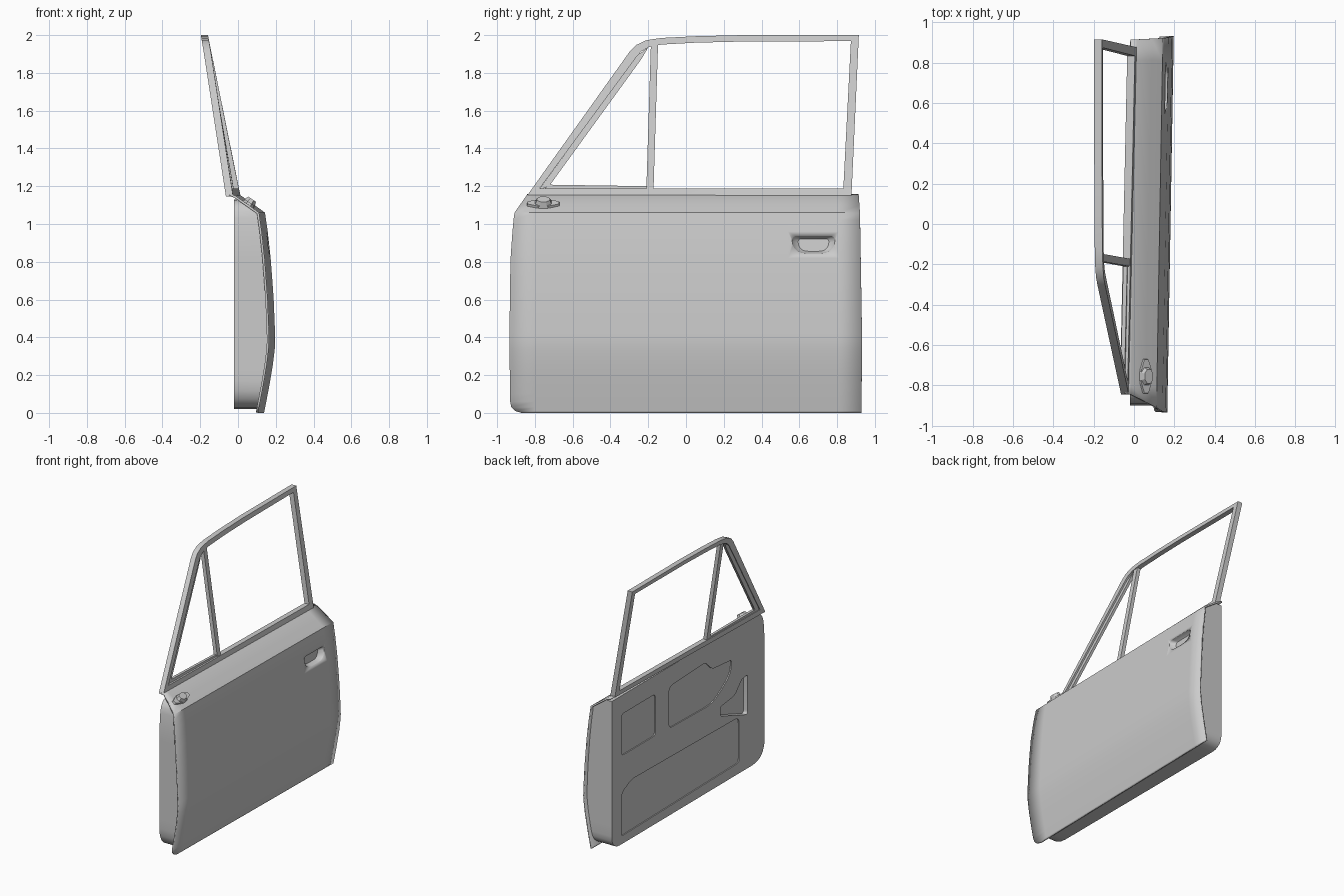
import bpy, bmesh, math
from mathutils import Vector, Matrix

cube = bpy.data.objects.get("Cube")
if cube:
    bpy.data.objects.remove(cube, do_unlink=True)

grey = bpy.data.materials.new("plain_grey")
grey.use_nodes = True
grey.diffuse_color = (0.6, 0.6, 0.6, 1)
grey.node_tree.nodes["Principled BSDF"].inputs["Base Color"].default_value = (0.6, 0.6, 0.6, 1)


def finish(name, bm, smooth=True, fix=True):
    """Turn a bmesh into a named, shaded object."""
    if fix:
        bmesh.ops.recalc_face_normals(bm, faces=bm.faces)
    mesh = bpy.data.meshes.new(name)
    bm.to_mesh(mesh)
    bm.free()
    mesh.materials.append(grey)
    ob = bpy.data.objects.new(name, mesh)
    bpy.context.collection.objects.link(ob)
    if smooth:
        bpy.ops.object.select_all(action='DESELECT')
        ob.select_set(True)
        bpy.context.view_layer.objects.active = ob
        bpy.ops.object.shade_smooth_by_angle(angle=math.radians(28))
    return ob


def lerp_table(table, t):
    for (a, va), (b, vb) in zip(table, table[1:]):
        if t <= b:
            return va + (vb - va) * max(0, (t - a) / (b - a))
    return table[-1][1]


def bridge(bm, a, b):
    n = len(a)
    for i in range(n):
        bm.faces.new((a[i], a[(i + 1) % n], b[(i + 1) % n], b[i]))


def loop_edges(bm, loop):
    """Edges of a closed loop, reusing those already there."""
    pairs = zip(loop, loop[1:] + loop[:1])
    return [bm.edges.get(p) or bm.edges.new(p) for p in pairs]


def face_along(faces, x):
    """Make faces point towards +x or -x."""
    for f in faces:
        f.normal_update()
        if f.normal.x * x < 0:
            f.normal_flip()


def rounded(corners, steps=5):
    """Outline from (y, z, radius) corners."""
    pts = []
    for i, (y, z, r) in enumerate(corners):
        p = Vector((y, z))
        if r == 0:
            pts.append(p)
            continue
        a = Vector(corners[i - 1][:2]) - p
        b = Vector(corners[(i + 1) % len(corners)][:2]) - p
        a, b = p + a.normalized() * r, p + b.normalized() * r
        for k in range(steps + 1):
            t = k / steps
            pts.append(a * (1 - t) ** 2 + p * 2 * t * (1 - t) + b * t ** 2)
    return pts


def resample(pts, step):
    out = []
    for i, p in enumerate(pts):
        q = pts[(i + 1) % len(pts)]
        n = max(1, math.ceil((q - p).length / step))
        out += [p.lerp(q, k / n) for k in range(n)]
    return out


# Outer skin: height -> depth, front edge and rear edge
depth = [(0, .122), (.06, .134), (.15, .151), (.25, .168), (.33, .178), (.38, .181),
         (.43, .180), (.6, .173), (.8, .159), (.95, .143), (1.06, .127),
         (1.10, .072), (1.15, 0), (1.16, -.03)]
front = [(0, -.87), (.01, -.905), (.03, -.925), (.06, -.931), (.38, -.935), (.8, -.93),
         (1.0, -.916), (1.06, -.908), (1.15, -.845), (1.16, -.84)]
rear = [(0, .929), (.4, .932), (1.06, .921), (1.16, .914)]


def skin_x(y, z):
    return lerp_table(depth, z) + .016 * y / .93


rows = [0, .01, .03, .06, .1, .15, .2, .25, .3, .34, .38, .42, .5, .6, .7,
        .82, .96, 1.02, 1.06, 1.1, 1.15, 1.16]
columns = [-.8, -.5, -.2, .1, .35, .54, .81]
grip = rounded([(.56, .937, .03), (.79, .937, .03), (.785, .845, .07), (.565, .845, .07)])

bm = bmesh.new()
grid = []
for z in rows:
    ys = [lerp_table(front, z)] + columns + [lerp_table(rear, z)]
    grid.append([bm.verts.new((skin_x(y, z), y, z)) for y in ys])
for z, lo, hi in zip(rows, grid, grid[1:]):
    for i in range(len(lo) - 1):
        cell = [lo[i], lo[i + 1], hi[i + 1], hi[i]]
        if z == .82 and abs(lo[i].co.y - .54) < .001:
            # Handle opening
            rim = [bm.verts.new((skin_x(p.x, p.y), p.x, p.y)) for p in grip]
            opening = loop_edges(bm, cell) + loop_edges(bm, rim)
        else:
            bm.faces.new(cell)
bmesh.ops.triangle_fill(bm, edges=opening, use_beauty=True, normal=(1, 0, 0))
face_along(bm.faces, 1)
skin = finish("outer_skin", bm, fix=False)
shell = skin.modifiers.new("thickness", 'SOLIDIFY')
shell.thickness = .012
shell.offset = -1

# Sunken cup behind the handle opening
bm = bmesh.new()
mid = Vector((.675, .883))
loops = []
for scale, sink in ((1, .001), (.9, .02), (.72, .035)):
    ring = [mid + (p - mid) * scale for p in grip]
    loops.append([bm.verts.new((skin_x(p.x, p.y) - sink, p.x, p.y)) for p in ring])
bridge(bm, loops[0], loops[1])
bridge(bm, loops[1], loops[2])
bm.faces.new(loops[2])
face_along(bm.faces, 1)
finish("handle_cup", bm, fix=False)

# Inner box: flat panel with pressed recesses, side walls running out to the skin
PANEL = -.02
outline = resample(rounded([(-.9, .02, .15), (.905, .02, .1), (.905, 1.13, 0), (-.88, 1.13, .1),
                            (-.9, .9, 0)]), .08)
recesses = [
    (rounded([(.39, .68, .03), (.79, .68, .03), (.79, .99, .03), (.39, .99, .03)]), .008),
    (rounded([(.23, .67, .04), (-.3, .66, .1), (-.5, .8, .06), (-.51, .9, .02), (-.28, .92, .03),
              (-.2, 1.0, .03), (.23, .98, .05)]), .008),
    (rounded([(-.38, .53, .02), (-.7, .42, .03), (-.7, .72, .02), (-.63, .71, .02),
              (-.55, .62, .04), (-.38, .6, .02)]), .035),
    (rounded([(.79, .08, .02), (-.6, .1, .03), (-.6, .44, .05), (.67, .46, .04),
              (.79, .4, .04)]), .008)]
bm = bmesh.new()


def closed_loop(pts, x):
    return [bm.verts.new((x, p.x, p.y)) for p in pts]


edge = closed_loop(outline, PANEL)
holes = [closed_loop(pts, PANEL) for pts, d in recesses]
boundary = []
for loop in [edge] + holes:
    boundary += loop_edges(bm, loop)
bmesh.ops.triangle_fill(bm, edges=boundary, use_beauty=True, normal=(-1, 0, 0))
for loop, (pts, d) in zip(holes, recesses):
    floor = closed_loop(pts, PANEL + d)
    bridge(bm, loop, floor)
    bm.faces.new(floor)
bridge(bm, edge, [bm.verts.new((skin_x(p.x, p.y) - .008, p.x, p.y)) for p in outline])
finish("inner_box", bm)


# Window frame parts lean inward and follow the tapering waist
def lean(y, z):
    waist = -.047 + .039 * (y + .84) / 1.72
    return waist + (-.178 - waist) * (z - 1.16) / .84


def frame_part(name, outer, inner=None, half=.019, shift=0):
    bm = bmesh.new()

    def side(pts, s):
        return [bm.verts.new((lean(y, z) + shift + s * half, y, z)) for y, z in pts]
    a, b = side(outer, 1), side(outer, -1)
    bridge(bm, a, b)
    if inner:
        c, d = side(inner, 1), side(inner, -1)
        bridge(bm, c, d)
        bridge(bm, a, c)
        bridge(bm, b, d)
    else:
        bm.faces.new(a)
        bm.faces.new(b)
    finish(name, bm)


frame_part("window_frame",
           [(-.845, 1.145), (-.30, 1.91), (-.265, 1.947), (-.21, 1.973), (-.13, 1.985),
            (.05, 1.994), (.3, 2.0), (.915, 2.0), (.876, 1.15)],
           [(-.775, 1.188), (-.262, 1.885), (-.235, 1.915), (-.195, 1.937), (-.13, 1.95),
            (.05, 1.96), (.3, 1.966), (.873, 1.968), (.833, 1.188)])
frame_part("window_divider", [(-.21, 1.18), (-.172, 1.18), (-.148, 1.952), (-.186, 1.945)],
           half=.014)
frame_part("quarter_window_seal", [(-.78, 1.18), (-.725, 1.2), (-.235, 1.875), (-.2, 1.935),
                                   (-.26, 1.89)], half=.01, shift=-.004)
frame_part("quarter_window_sill", [(-.76, 1.18), (-.2, 1.18), (-.2, 1.2), (-.72, 1.208)],
           half=.01, shift=-.004)

# Mirror mount seated on the sloping shoulder
seat = Matrix.Translation((.052, -.755, 1.098)) @ Matrix.Rotation(math.radians(34), 4, 'Y')


def mount(name, length, width, height, taper):
    bm = bmesh.new()
    bmesh.ops.create_cone(bm, cap_ends=True, segments=8, radius1=1, radius2=taper, depth=1)
    bm.transform(seat @ Matrix.Translation((0, 0, height / 2 - .012))
                 @ Matrix.Diagonal((width / 2, length / 2, height, 1))
                 @ Matrix.Rotation(math.radians(22.5), 4, 'Z'))
    finish(name, bm, smooth=False)


mount("mirror_base", .195, .07, .03, .92)
mount("mirror_mount", .12, .088, .052, .62)
